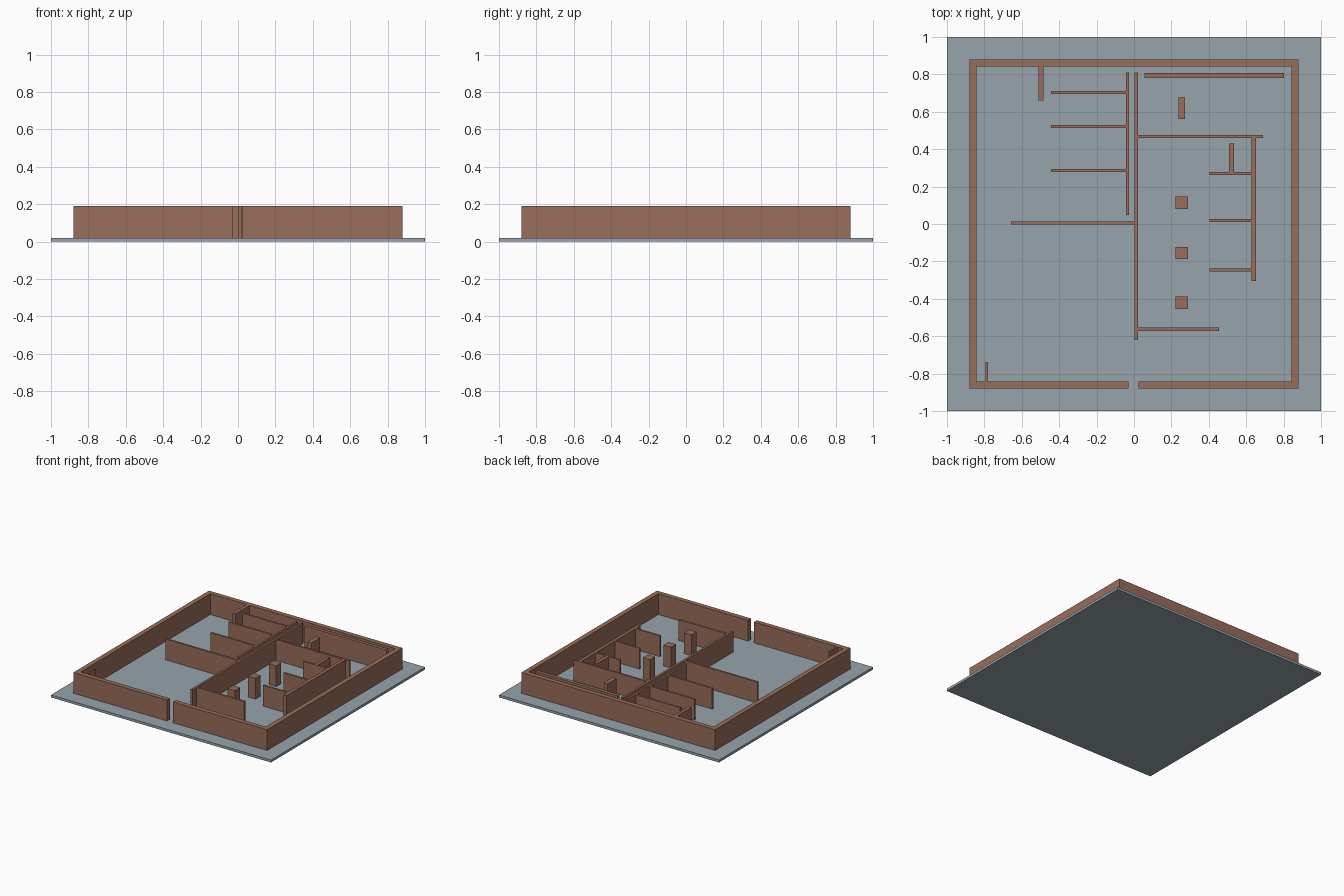
import bpy, bmesh

if "Cube" in bpy.data.objects:
    bpy.data.objects.remove(bpy.data.objects["Cube"])

BASE_TOP, WALL_TOP = 0.02, 0.191


def material(name, srgb):
    lin = [((c / 255 + 0.055) / 1.055) ** 2.4 for c in srgb]
    m = bpy.data.materials.new(name)
    m.diffuse_color = (*lin, 1)
    m.use_nodes = True
    m.node_tree.nodes["Principled BSDF"].inputs["Base Color"].default_value = m.diffuse_color
    return m


slate = material("slate grey", (150, 165, 172))
brick = material("brick brown", (152, 109, 89))


def extrude(name, outline, z0, z1, mat):
    """Solid from a counter-clockwise plan outline."""
    bm = bmesh.new()
    face = bm.faces.new([bm.verts.new((x, y, z0)) for x, y in outline])
    ext = bmesh.ops.extrude_face_region(bm, geom=[face], use_keep_orig=True)
    for v in ext["geom"]:
        if isinstance(v, bmesh.types.BMVert):
            v.co.z = z1
    bmesh.ops.recalc_face_normals(bm, faces=bm.faces)
    me = bpy.data.meshes.new(name)
    bm.to_mesh(me)
    bm.free()
    me.materials.append(mat)
    ob = bpy.data.objects.new(name, me)
    bpy.context.collection.objects.link(ob)
    return ob


def wall(name, x0, x1, y0, y1):
    return extrude(name, [(x0, y0), (x1, y0), (x1, y1), (x0, y1)],
                   BASE_TOP, WALL_TOP, brick)


# Ground slab
extrude("base_slab", [(-1, -1), (1, -1), (1, 1), (-1, 1)], 0, BASE_TOP, slate)

# Perimeter wall: one ring, open at the front doorway
o, i = 0.88, 0.841
extrude("outer_wall",
        [(0.025, -o), (o, -o), (o, o), (-o, o), (-o, -o), (-0.029, -o),
         (-0.029, -i), (-i, -i), (-i, i), (i, i), (i, -i), (0.025, -i)],
        BASE_TOP, WALL_TOP, brick)

# Long central spine walls
wall("spine_wall_left", -0.042, -0.026, 0.048, 0.81)
wall("spine_wall_right", 0.004, 0.022, -0.62, 0.81)

# Left rooms
for n, y in enumerate((0.704, 0.52, 0.287)):
    wall(f"left_partition_{n + 1}", -0.445, -0.042, y - 0.008, y + 0.008)
wall("left_cross_wall", -0.658, 0.004, -0.004, 0.013)
wall("back_left_stub", -0.51, -0.483, 0.66, i)
wall("front_left_stub", -0.793, -0.78, -i, -0.738)

# Right rooms
wall("back_inner_wall", 0.057, 0.803, 0.78, 0.808)
wall("right_cross_wall", 0.022, 0.69, 0.46, 0.476)
wall("right_long_wall", 0.627, 0.653, -0.305, 0.46)
for n, y in enumerate((0.271, 0.02, -0.247)):
    wall(f"right_partition_{n + 1}", 0.405, 0.627, y - 0.008, y + 0.008)
wall("right_stub", 0.508, 0.535, 0.279, 0.43)
wall("front_cross_wall", 0.022, 0.455, -0.572, -0.554)

# Free-standing pillars
wall("back_pillar", 0.239, 0.274, 0.561, 0.676)
for n, y in enumerate((0.114, -0.155, -0.421)):
    wall(f"pillar_{n + 1}", 0.223, 0.29, y - 0.033, y + 0.033)
